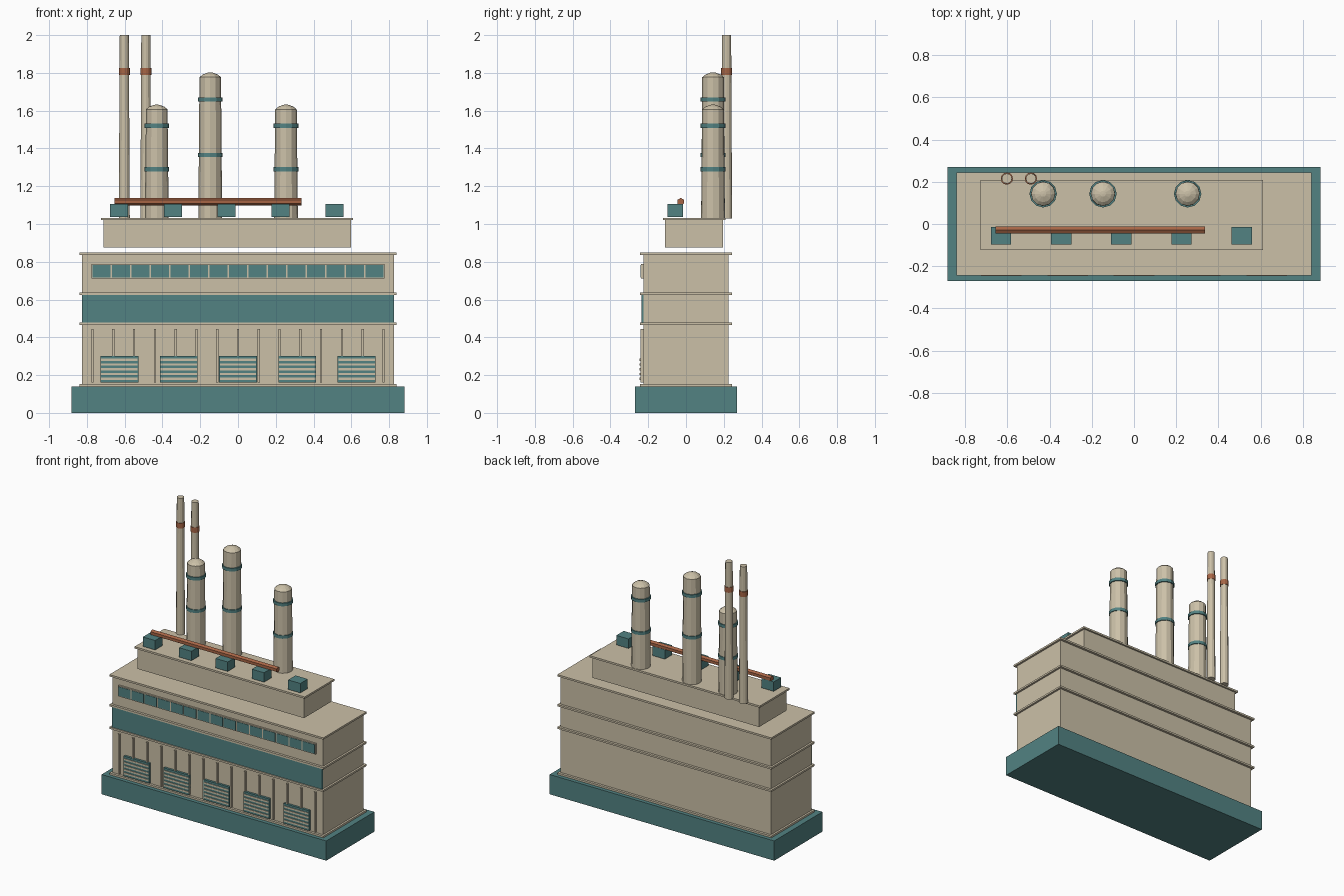
import bpy, bmesh
from math import pi
from mathutils import Matrix

old = bpy.data.objects.get("Cube")
if old:
    bpy.data.objects.remove(old, do_unlink=True)


def make_material(name, color):
    mat = bpy.data.materials.new(name)
    mat.use_nodes = True
    mat.diffuse_color = (*color, 1)
    mat.node_tree.nodes["Principled BSDF"].inputs["Base Color"].default_value = (*color, 1)
    return mat


BEIGE = make_material("warm_beige", (0.60, 0.53, 0.39))
TEAL = make_material("muted_teal", (0.085, 0.225, 0.225))
RUST = make_material("rust_brown", (0.38, 0.13, 0.06))


def finish(name, bm, mat):
    bmesh.ops.recalc_face_normals(bm, faces=bm.faces)
    mesh = bpy.data.meshes.new(name)
    bm.to_mesh(mesh)
    bm.free()
    mesh.materials.append(mat)
    obj = bpy.data.objects.new(name, mesh)
    bpy.context.collection.objects.link(obj)
    return obj


def box(name, mat, x, y, z):
    """Box from (low, high) ranges on each axis."""
    bm = bmesh.new()
    bmesh.ops.create_cube(bm, size=1)
    for v in bm.verts:
        for i, (low, high) in enumerate((x, y, z)):
            v.co[i] = low if v.co[i] < 0 else high
    return finish(name, bm, mat)


def lathe(name, mat, x, y, profile, sides=12):
    """Solid of revolution from (radius, height) points, capped at both ends."""
    bm = bmesh.new()
    rings = []
    for r, z in profile:
        ring = bmesh.ops.create_circle(bm, segments=sides, radius=r,
                                       matrix=Matrix.Translation((x, y, z)))
        rings.append(ring["verts"])
    for a, b in zip(rings, rings[1:]):
        for i in range(sides):
            j = (i + 1) % sides
            bm.faces.new((a[i], a[j], b[j], b[i]))
    bm.faces.new(rings[0])
    bm.faces.new(rings[-1])
    return finish(name, bm, mat)


# Plinth and main hall
box("plinth", TEAL, (-0.882, 0.882), (-0.27, 0.27), (0, 0.14))
box("main_hall", BEIGE, (-0.826, 0.826), (-0.226, 0.226), (0.14, 0.84))
for i, z in enumerate((0.14, 0.465, 0.625, 0.837)):
    box(f"ledge_{i}", BEIGE, (-0.84, 0.84), (-0.243, 0.243), (z, z + 0.013))
box("front_band", TEAL, (-0.826, 0.826), (-0.236, -0.226), (0.478, 0.625))

# Window strip
box("window_frame", BEIGE, (-0.775, 0.775), (-0.238, -0.226), (0.712, 0.788))
for i in range(15):
    x = (i - 7) * 0.1033
    box(f"window_{i}", TEAL, (x - 0.047, x + 0.047), (-0.241, -0.236), (0.718, 0.782))

# Thin wall ribs and louvred doors
for i in range(15):
    x = (i - 7) * 0.11
    box(f"wall_rib_{i}", BEIGE, (x - 0.006, x + 0.006), (-0.24, -0.226), (0.16, 0.445))
for i in range(5):
    x = (i - 2) * 0.314
    box(f"louvre_panel_{i}", TEAL, (x - 0.1, x + 0.1), (-0.242, -0.226), (0.16, 0.302))
    for k in range(5):
        z = 0.181 + k * 0.025
        box(f"louvre_slat_{i}_{k}", BEIGE, (x - 0.096, x + 0.096),
            (-0.246, -0.24), (z - 0.006, z + 0.006))

# Raised roof block, set just above the hall roof
box("roof_block", BEIGE, (-0.712, 0.597), (-0.112, 0.197), (0.875, 1.022))
box("roof_block_slab", BEIGE, (-0.726, 0.61), (-0.123, 0.209), (1.02, 1.033))

# Domed stacks with collars
for name, x, top, collars in (("left", 0.254, 1.607, (1.29, 1.52)),
                              ("middle", -0.147, 1.777, (1.365, 1.66)),
                              ("right", -0.43, 1.607, (1.29, 1.52))):
    lathe(f"{name}_stack", BEIGE, x, 0.143,
          ((0.063, 1.03), (0.057, top), (0.04, top + 0.014), (0.014, top + 0.024), (0.002, top + 0.025)))
    for k, z in enumerate(collars):
        lathe(f"{name}_stack_collar_{k}", TEAL, x, 0.143,
              ((0.065, z - 0.011), (0.065, z + 0.011)))

# Slim chimneys with bands
for i, x in enumerate((-0.602, -0.488)):
    lathe(f"chimney_{i}", BEIGE, x, 0.215, ((0.029, 1.03), (0.024, 2.0)))
    lathe(f"chimney_band_{i}", RUST, x, 0.215, ((0.029, 1.788), (0.029, 1.825)))

# Rooftop units and the pipe along them
for i in range(5):
    x = -0.63 + i * 0.285
    box(f"roof_unit_{i}", TEAL, (x - 0.048, x + 0.048), (-0.098, -0.015), (1.038, 1.105))
bm = bmesh.new()
bmesh.ops.create_cone(bm, segments=6, radius1=0.02, radius2=0.02, depth=0.99, cap_ends=True,
                      matrix=Matrix.Translation((-0.16, -0.028, 1.118))
                      @ Matrix.Rotation(pi / 2, 4, 'Y') @ Matrix.Rotation(pi / 2, 4, 'Z'))
pipe = finish("roof_pipe", bm, RUST)
